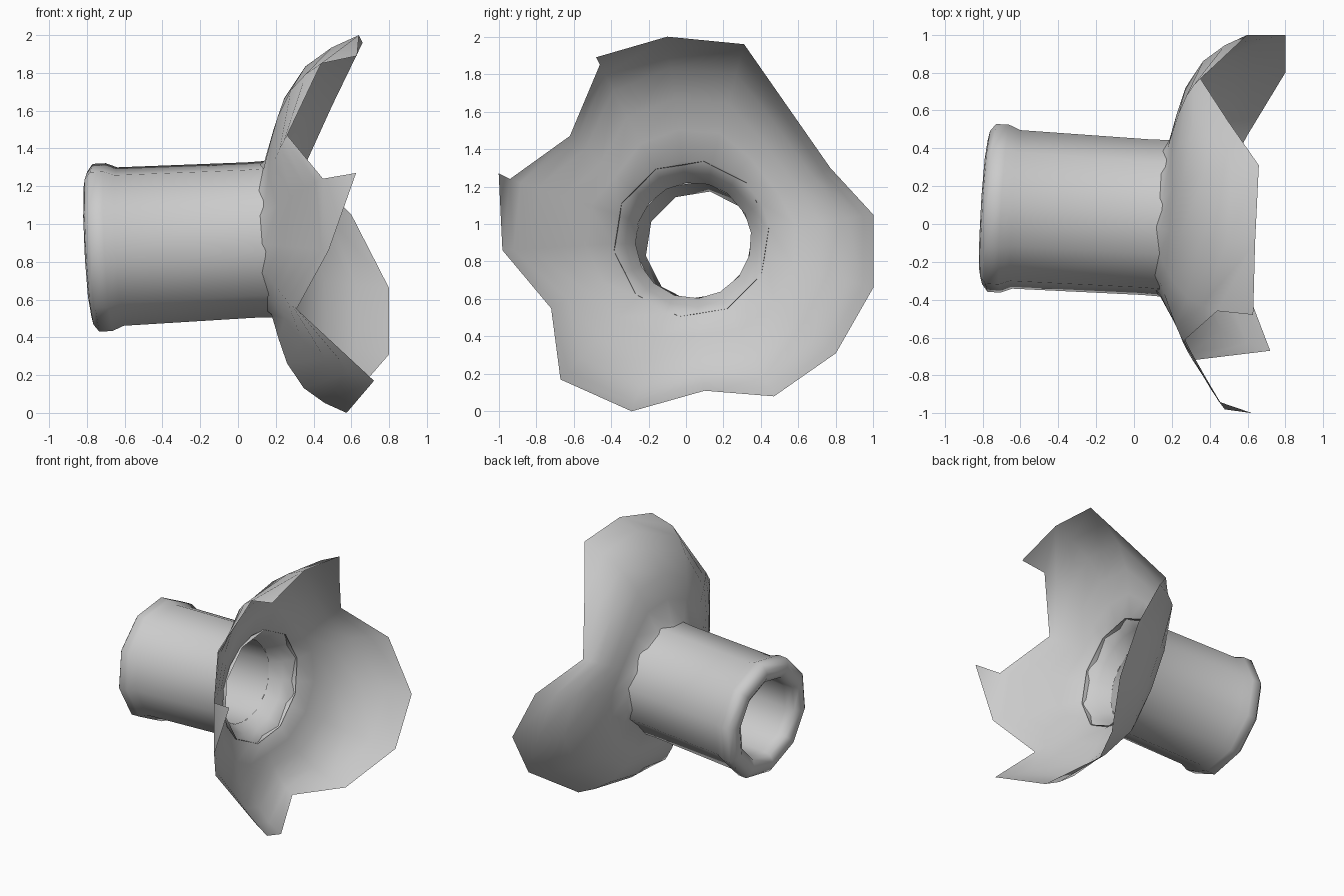
import bpy, bmesh, math
from mathutils import Vector

cube = bpy.data.objects.get("Cube")
if cube:
    bpy.data.objects.remove(cube)

grey = bpy.data.materials.new("plain grey")
grey.use_nodes = True
COLOUR = (0.6, 0.6, 0.6, 1)
grey.diffuse_color = COLOUR
grey.node_tree.nodes["Principled BSDF"].inputs["Base Color"].default_value = COLOUR


def add_object(name, bm, angle):
    bmesh.ops.recalc_face_normals(bm, faces=bm.faces)
    mesh = bpy.data.meshes.new(name)
    bm.to_mesh(mesh)
    bm.free()
    mesh.materials.append(grey)
    obj = bpy.data.objects.new(name, mesh)
    bpy.context.collection.objects.link(obj)
    bpy.ops.object.select_all(action='DESELECT')
    obj.select_set(True)
    bpy.context.view_layer.objects.active = obj
    bpy.ops.object.shade_smooth_by_angle(angle=math.radians(angle))
    return obj


def bridge(bm, ring_a, ring_b):
    n = len(ring_a)
    for i in range(n):
        j = (i + 1) % n
        bm.faces.new((ring_a[i], ring_a[j], ring_b[j], ring_b[i]))


# The tube axis leans slightly
HUB = Vector((0.165, 0.03, 0.92))
AXIS = Vector((1, -0.06, 0.05)).normalized()
SIDE = Vector((0, 1, 0)) - AXIS * AXIS.y
SIDE.normalize()
UP = AXIS.cross(SIDE)


def around(angle, along, radius):
    return HUB + AXIS * along + (SIDE * math.cos(angle) + UP * math.sin(angle)) * radius


# Outer tube with a rolled lip, turning in to the bore: distance along axis, radius
profile = [(0.015, 0.42), (-0.1, 0.417), (-0.79, 0.425), (-0.85, 0.45), (-0.92, 0.45),
           (-0.95, 0.41), (-0.96, 0.36), (-0.93, 0.31), (-0.86, 0.30), (-0.16, 0.32)]
SIDES = 10
bm = bmesh.new()
rings = [[bm.verts.new(around(math.tau * (i + 0.25) / SIDES, a, r)) for i in range(SIDES)]
         for a, r in profile]
for a, b in zip(rings, rings[1:]):
    bridge(bm, a, b)
add_object("tube", bm, 75)

# Lobed flare: rim points in order, lofted from a funnel throat inside the tube
rim = [Vector(p) for p in (
    (0.26, -0.62, 1.47), (0.44, -0.46, 1.85), (0.64, -0.1, 2.0), (0.66, 0.31, 1.96),
    (0.50, 0.54, 1.63), (0.35, 0.77, 1.30), (0.60, 1.0, 1.05), (0.80, 1.0, 0.66),
    (0.80, 0.80, 0.31), (0.60, 0.47, 0.08), (0.40, 0.10, 0.11), (0.575, -0.29, 0),
    (0.72, -0.67, 0.17), (0.31, -0.72, 0.55), (0.48, -0.98, 0.86), (0.45, -0.94, 1.24))]
bm = bmesh.new()
angles = [math.atan2(p.z - HUB.z, p.y - HUB.y) for p in rim]
rings = [[bm.verts.new(around(a, along, r)) for a in angles]
         for along, r in ((-0.16, 0.31), (-0.07, 0.36))]
for t in (0, 0.25, 0.5, 0.75, 0.9, 1):
    ring = []
    for p, a in zip(rim, angles):
        root = around(a, 0, 0.42)
        # High rims curl forward late; notches and the front lobe run straight
        curl = min(0.62, (p.x - 0.2) / 0.45) * min(1, (p.y + 1) * 2)
        q = root.lerp(p, t)
        q.x = root.x + (p.x - root.x) * ((1 - curl) * t + curl * t ** 5)
        ring.append(bm.verts.new(q))
    rings.append(ring)
for a, b in zip(rings, rings[1:]):
    bridge(bm, a, b)

# Small forward tips on the two lobes beside the deepest notch
edge = rings[-1]
for a, b, tip in ((1, 2, (0.63, -0.48, 1.89)), (14, 15, (0.625, -1.0, 1.27))):
    bm.faces.new((edge[a], edge[b], bm.verts.new(tip)))
add_object("lobed_flare", bm, 80)
